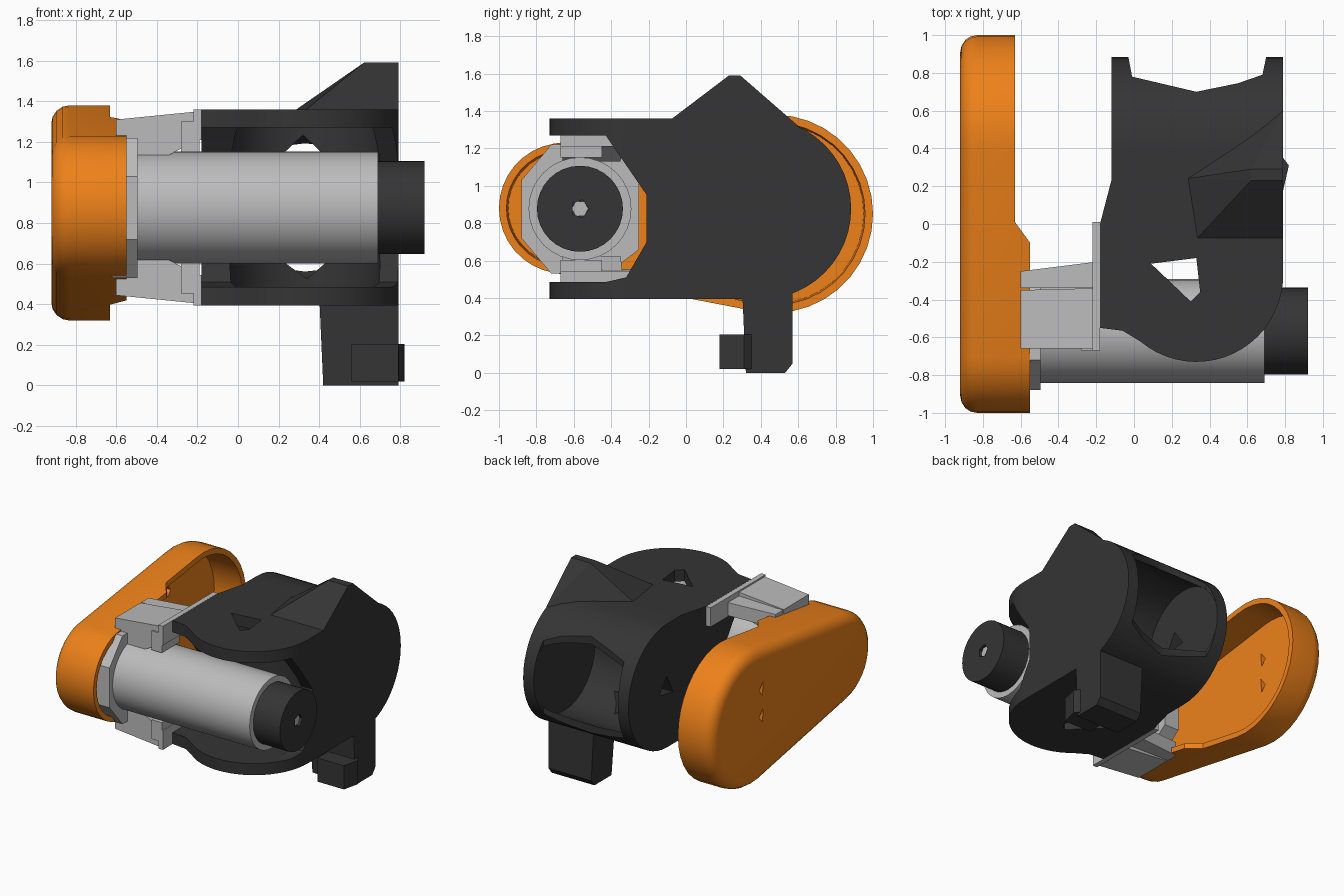
import bpy, bmesh
from math import cos, sin, radians
from mathutils import Vector

if "Cube" in bpy.data.objects:
    bpy.data.objects.remove(bpy.data.objects["Cube"])


def material(name, rgb):
    m = bpy.data.materials.new(name)
    m.diffuse_color = (*rgb, 1)
    m.use_nodes = True
    m.node_tree.nodes["Principled BSDF"].inputs["Base Color"].default_value = m.diffuse_color
    return m


BLACK = material("black_plastic", (0.035, 0.035, 0.035))
ORANGE = material("orange_plastic", (0.85, 0.22, 0.01))
GREY = material("grey_metal", (0.5, 0.5, 0.5))


def finish(name, bm, mat):
    bmesh.ops.recalc_face_normals(bm, faces=bm.faces)
    me = bpy.data.meshes.new(name)
    bm.to_mesh(me)
    bm.free()
    ob = bpy.data.objects.new(name, me)
    bpy.context.collection.objects.link(ob)
    if mat:
        me.materials.append(mat)
    return ob


def place(axis, a, b, t):
    # Profile plane is YZ for axis x, XZ for axis y, XY for axis z
    return {"x": (t, a, b), "y": (a, t, b), "z": (a, b, t)}[axis]


def loft(name, rings, axis, mat=None):
    bm = bmesh.new()
    loops = [[bm.verts.new(place(axis, a, b, t)) for a, b in pts] for pts, t in rings]
    n = len(loops[0])
    for r0, r1 in zip(loops, loops[1:]):
        for i in range(n):
            j = (i + 1) % n
            bm.faces.new((r0[i], r0[j], r1[j], r1[i]))
    bm.faces.new(loops[0])
    bm.faces.new(loops[-1])
    return finish(name, bm, mat)


def prism(name, pts, axis, lo, hi, mat=None):
    return loft(name, [(pts, lo), (pts, hi)], axis, mat)


def hull(name, pts, mat):
    bm = bmesh.new()
    vs = [bm.verts.new(p) for p in pts]
    res = bmesh.ops.convex_hull(bm, input=vs)
    junk = {g for g in res["geom_interior"] if isinstance(g, bmesh.types.BMVert)}
    bmesh.ops.delete(bm, geom=list(junk), context="VERTS")
    return finish(name, bm, mat)


def box(x, y, z):
    return [(a, b, c) for a in x for b in y for c in z]


def arc(cy, cz, r, a0, a1, n):
    return [(cy + r * cos(radians(a0 + (a1 - a0) * i / n)),
             cz + r * sin(radians(a0 + (a1 - a0) * i / n))) for i in range(n + 1)]


def circle(cy, cz, r, n=32):
    return arc(cy, cz, r, 0, 360, n)[:-1]


def boolean(ob, cutter, op="DIFFERENCE"):
    m = ob.modifiers.new("cut", "BOOLEAN")
    m.operation, m.object, m.solver = op, cutter, "EXACT"
    bpy.context.view_layer.objects.active = ob
    bpy.ops.object.modifier_apply(modifier=m.name)
    bpy.data.objects.remove(cutter)


def smooth(ob):
    bpy.ops.object.select_all(action="DESELECT")
    ob.select_set(True)
    bpy.context.view_layer.objects.active = ob
    bpy.ops.object.shade_smooth_by_angle(angle=radians(25))


# Belt cover: hollow tapered pill with a rounded outer edge
def pill(inset):
    return (arc(0.47, 0.85, 0.53 - inset, -99.3, 99.3, 20)
            + arc(-0.65, 0.88, 0.35 - inset, 99.3, 260.7, 16))


rings = [(pill(0.05), -0.87), (pill(0.04), -0.55), (pill(0), -0.55), (pill(0), -0.83)]
for a in (22, 45, 68, 90):
    rings.append((pill(0.09 * (1 - cos(radians(a)))), -0.83 - 0.09 * sin(radians(a))))
cover = loft("belt_cover", rings, "x", ORANGE)
boolean(cover, prism("c", [(-0.55, -0.1), (-0.63, 0.01), (-0.63, 1.1), (-0.4, 1.1), (-0.4, -0.1)], "z", 0, 2))
for z in (0.84, 1.05):
    boolean(cover, prism("c", [(0.37, z - 0.05), (0.41, z), (0.36, z + 0.06)], "x", -1, -0.8))
smooth(cover)

# Joint housing: side profile intersected with top profile
side = [(-0.73, 0.395), (-0.73, 1.36)] + arc(0.4, 0.877, 0.483, 90, -90, 24)
top = ([(-0.12, 0.885), (-0.12, 0.23), (-0.18, 0.0), (-0.18, -0.55), (-0.06, -0.565)]
       + arc(0.33, -0.27, 0.46, 230, 360, 20)
       + [(0.79, 0.885), (0.7, 0.885), (0.68, 0.79), (0.55, 0.745), (0.33, 0.70),
          (-0.01, 0.78), (-0.03, 0.885)])
housing = prism("joint_housing", side, "x", -0.4, 1.0, BLACK)
boolean(housing, prism("c", top, "z", 0.2, 1.6), "INTERSECT")

# Front fork opening, rounded motor pocket and rear pocket
fork = [(-0.9, 1.27), (-0.43, 1.27), (-0.21, 0.95), (-0.21, 0.70), (-0.32, 0.51), (-0.43, 0.485), (-0.9, 0.485)]
boolean(housing, prism("c", fork, "x", -0.5, 1.2))
boolean(housing, prism("c", circle(0.33, -0.27, 0.37), "z", 0.485, 1.27))
boolean(housing, prism("c", circle(0.51, 0.877, 0.37), "x", -0.03, 0.69))
# Web windows and bearing holes
boolean(housing, prism("c", [(0.21, 1.13), (0.43, 1.13), (0.32, 1.235)], "y", -0.05, 0.62))
boolean(housing, prism("c", [(0.21, 0.62), (0.45, 0.62), (0.34, 0.525)], "y", -0.05, 0.62))
boolean(housing, prism("c", [(0.09, -0.21), (0.33, -0.18), (0.35, -0.36), (0.30, -0.41)], "z", 0.3, 1.45))
boolean(housing, prism("c", [(0.33, 0.8), (0.5, 0.83), (0.41, 0.95)], "x", -0.3, 0.1))
smooth(housing)

# Stop fin on top of the housing
hull("stop_fin", box((0.62, 0.79), (0.23, 0.29), (1.59,))
     + [(0.79, 0.29, 1.49), (0.6, 0.31, 1.49), (0.33, -0.08, 1.355), (0.79, -0.08, 1.355),
        (0.28, 0.24, 1.355), (0.59, 0.31, 1.33), (0.79, 0.60, 1.32), (0.79, 0.0, 1.3)], BLACK)

# Foot under the housing, with its side lug
hull("foot", [(x, y, z) for x in (0.42, 0.79) for y, z in ((0.32, 0), (0.53, 0), (0.57, 0.05))]
     + box((0.40, 0.79), (0.30, 0.57), (0.45,)), BLACK)
hull("foot_lug", box((0.56, 0.79), (0.18, 0.35), (0.02, 0.205)) + box((0.82,), (0.31,), (0.02, 0.205)), BLACK)

# Motor: grey can, black encoder cap, shaft stub
MY, MZ = -0.567, 0.877
smooth(prism("motor_can", circle(MY, MZ, 0.275), "x", -0.56, 0.69, GREY))
cap = prism("motor_cap", circle(MY, MZ, 0.23), "x", 0.69, 0.92, BLACK)
boolean(cap, prism("c", circle(MY, MZ, 0.05, 5), "x", 0.88, 1.0))
smooth(cap)
prism("motor_shaft", circle(MY, MZ, 0.045, 6), "x", 0.85, 0.9, GREY)

# Motor bracket: octagonal flange plus mirrored arms and end plates
octagon = [(-0.88, 0.72), (-0.72, 0.53), (-0.42, 0.53), (-0.25, 0.66),
           (-0.25, 1.09), (-0.42, 1.22), (-0.72, 1.22), (-0.88, 1.03)]
prism("bracket_flange", octagon, "x", -0.62, -0.495, GREY)
for tag, s in (("upper", 1), ("lower", -1)):
    def m(pts):
        return [(x, y, MZ + s * (z - MZ)) for x, y, z in pts]
    hull(tag + "_bracket_arm", m(box((-0.6, -0.35), (-0.66, -0.35), (1.13, 1.31))
         + box((-0.2,), (-0.66, -0.34), (1.21, 1.35))), GREY)
    hull(tag + "_bracket_rib", m(box((-0.6, -0.38), (-0.34, -0.25), (1.2, 1.31))
         + box((-0.2,), (-0.34, -0.2), (1.22, 1.32))), GREY)
    hull(tag + "_bracket_tab", m(box((-0.28, -0.19), (-0.67, -0.45), (1.15, 1.3))), GREY)
    hull(tag + "_bracket_plate", m(box((-0.22, -0.181), (-0.67, 0.01), (1.21, 1.36))), GREY)
